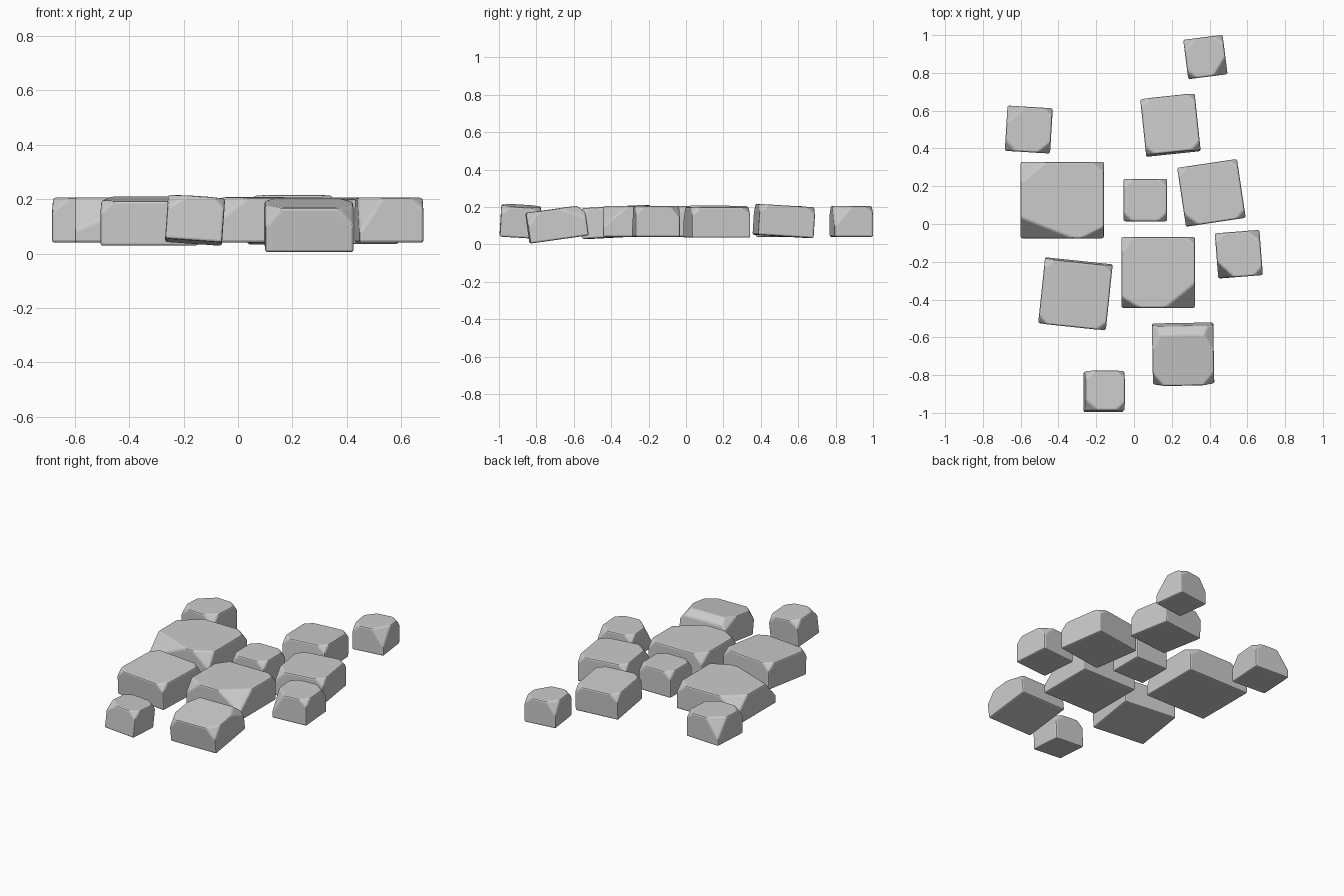
import bpy, bmesh
from math import radians
from mathutils import Vector, Euler

if "Cube" in bpy.data.objects:
    bpy.data.objects.remove(bpy.data.objects["Cube"])

T = 0.165  # slab thickness


def clip(bm, co, no):
    """Slice off everything beyond a plane and cap the cut."""
    r = bmesh.ops.bisect_plane(bm, geom=bm.verts[:] + bm.edges[:] + bm.faces[:],
                               plane_co=co, plane_no=no, clear_outer=True)
    edges = [e for e in r['geom_cut'] if isinstance(e, bmesh.types.BMEdge)]
    if edges:
        bmesh.ops.edgeloop_fill(bm, edges=edges)


def stone(name, x, y, z, w, d, rot=(0, 0, 0), chips=(), back_edge=0):
    """Box with chipped top corners; chips are (side x, side y, dx, dy, dz)."""
    bm = bmesh.new()
    bmesh.ops.create_cube(bm, size=1)
    bmesh.ops.scale(bm, vec=(w, d, T), verts=bm.verts)
    hx, hy, hz = w / 2, d / 2, T / 2
    cuts = {(sx, sy): (0.05, 0.045, 0.045) for sx in (-1, 1) for sy in (-1, 1)}
    for sx, sy, dx, dy, dz in chips:
        cuts[sx, sy] = (dx, dy, dz)
    for (sx, sy), (dx, dy, dz) in cuts.items():
        clip(bm, Vector((sx * (hx - dx), sy * hy, hz)),
             Vector((sx / dx, sy / dy, 1 / dz)).normalized())
    if back_edge:
        clip(bm, Vector((0, hy - back_edge, hz)), Vector((0, 1, 1)).normalized())
    bmesh.ops.recalc_face_normals(bm, faces=bm.faces)
    me = bpy.data.meshes.new(name)
    bm.to_mesh(me)
    bm.free()
    ob = bpy.data.objects.new(name, me)
    bpy.context.collection.objects.link(ob)
    ob.location = (x, y, z)
    ob.rotation_euler = Euler([radians(a) for a in rot])
    # softly worn edges
    b = ob.modifiers.new("worn_edges", 'BEVEL')
    b.width = 0.009
    b.segments = 2
    b.limit_method = 'ANGLE'
    b.angle_limit = radians(25)
    return ob


# back row
stone("stone_back_right", 0.378, 0.884, 0.123, 0.21, 0.21, (0, 0, 7.3),
      [(1, -1, 0.075, 0.095, 0.11), (-1, 1, 0.06, 0.06, 0.08)])
stone("stone_back_middle", 0.193, 0.524, 0.125, 0.29, 0.30, (-3.5, 0, 6))
stone("stone_back_left", -0.557, 0.50, 0.123, 0.24, 0.24, (0, 0, -3.5),
      [(-1, 1, 0.09, 0.09, 0.12), (1, -1, 0.07, 0.06, 0.07),
       (-1, -1, 0.06, 0.06, 0.05)])

# middle rows
stone("stone_large_left", -0.38, 0.127, 0.123, 0.44, 0.405, (0, 0, 0),
      [(-1, -1, 0.28, 0.11, 0.12), (-1, 1, 0.13, 0.11, 0.10),
       (1, -1, 0.12, 0.06, 0.10), (1, 1, 0.07, 0.06, 0.06)])
stone("stone_small_centre", 0.06, 0.127, 0.125, 0.23, 0.225)
stone("stone_right", 0.41, 0.165, 0.118, 0.32, 0.315, (0, 0, 8.5),
      [(-1, -1, 0.07, 0.07, 0.07)])
stone("stone_small_right", 0.555, -0.16, 0.123, 0.237, 0.24, (0, 0, 4.5),
      [(-1, -1, 0.085, 0.09, 0.13), (1, 1, 0.07, 0.06, 0.07)])
stone("stone_large_centre", 0.128, -0.256, 0.123, 0.39, 0.375, (0, 0, 0),
      [(1, -1, 0.16, 0.13, 0.11), (-1, -1, 0.10, 0.06, 0.08),
       (-1, 1, 0.06, 0.08, 0.06)])
stone("stone_left", -0.31, -0.37, 0.12, 0.36, 0.345, (3, 0, -6))

# front row
stone("stone_front_right", 0.26, -0.69, 0.108, 0.325, 0.315, (8, 0, 1),
      [(-1, -1, 0.06, 0.07, 0.07), (1, -1, 0.06, 0.07, 0.07),
       (1, 1, 0.07, 0.14, 0.07), (-1, 1, 0.06, 0.12, 0.07)], back_edge=0.04)
stone("stone_front_left", -0.158, -0.886, 0.124, 0.21, 0.212, (-3.5, 4, 0),
      [(-1, -1, 0.07, 0.06, 0.05)])
